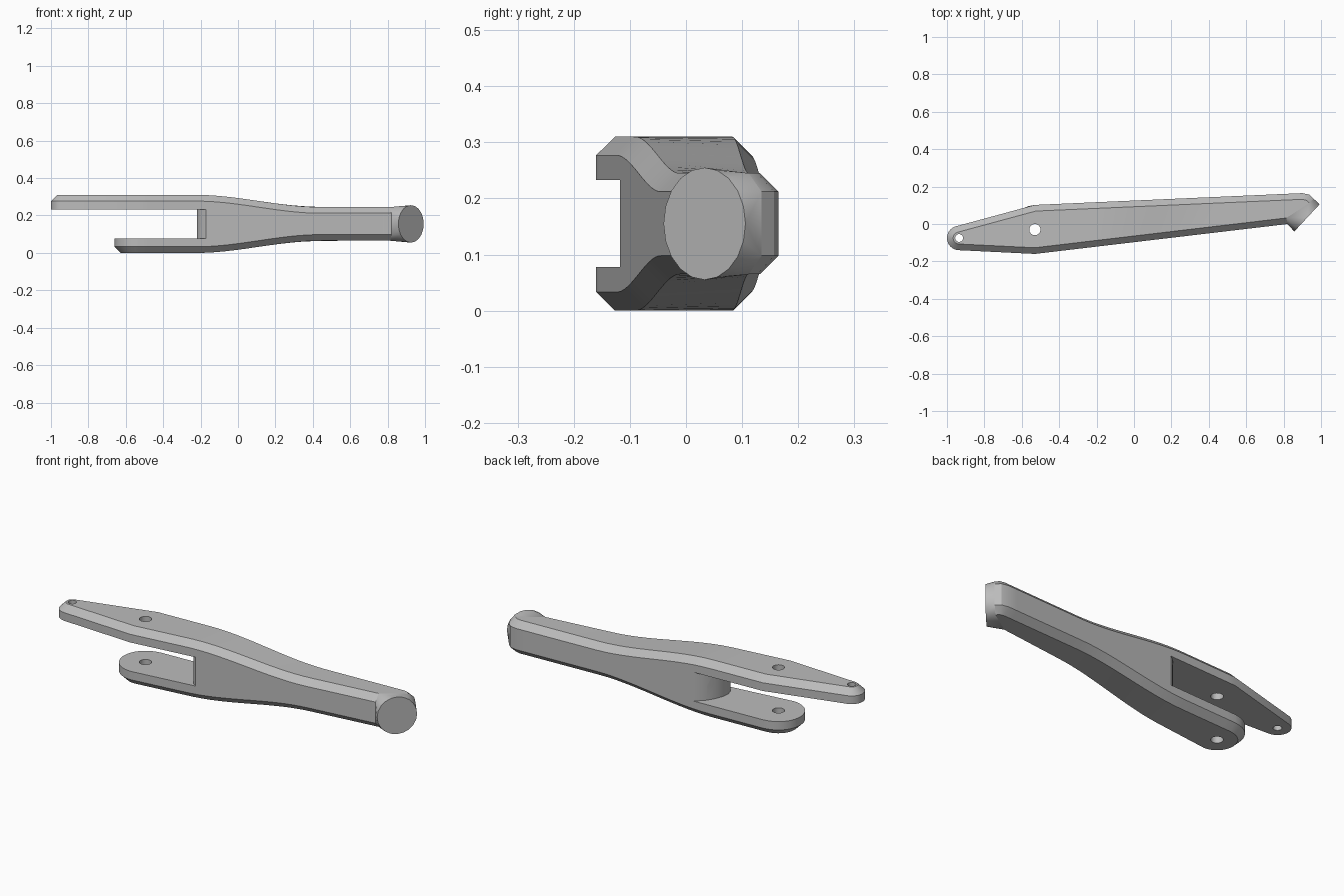
import bpy, bmesh
from math import sin, cos, radians, pi
from mathutils import Vector

cube = bpy.data.objects.get("Cube")
if cube:
    bpy.data.objects.remove(cube, do_unlink=True)

MID, BEVEL = 0.155, 0.033
PIVOT, TIP = Vector((-0.53, -0.03)), Vector((-0.935, -0.075))

grey = bpy.data.materials.new("satin_grey")
grey.use_nodes = True
grey.diffuse_color = (0.5, 0.5, 0.5, 1)
grey.node_tree.nodes["Principled BSDF"].inputs["Base Color"].default_value = (0.5, 0.5, 0.5, 1)


def add_object(name, bm):
    bmesh.ops.remove_doubles(bm, verts=bm.verts, dist=0.0001)
    bmesh.ops.recalc_face_normals(bm, faces=bm.faces)
    mesh = bpy.data.meshes.new(name)
    bm.to_mesh(mesh)
    bm.free()
    mesh.materials.append(grey)
    obj = bpy.data.objects.new(name, mesh)
    bpy.context.collection.objects.link(obj)
    return obj


def prism(name, outline, z0, z1):
    bm = bmesh.new()
    base = bm.faces.new([bm.verts.new((x, y, z0)) for x, y in outline])
    top = bmesh.ops.extrude_face_region(bm, geom=[base])["geom"]
    verts = [v for v in top if isinstance(v, bmesh.types.BMVert)]
    bmesh.ops.translate(bm, verts=verts, vec=(0, 0, z1 - z0))
    obj = add_object(name, bm)
    obj.hide_render = True
    return obj


def arc(center, radius, a0, a1, steps):
    return [center + radius * Vector((cos(a), sin(a))) for a in
            (radians(a0 + (a1 - a0) * i / steps) for i in range(steps + 1))]


def half_height(x):
    t = min(max((x + 0.22) / 0.66, 0), 1)
    return 0.155 - 0.065 * t * t * (3 - 2 * t)


def chains(long_end):
    """Front and back edges in plan, from the rounded end to the head."""
    if long_end:
        front = arc(TIP, 0.065, 187, 267, 8)
        back = arc(TIP, 0.065, 187, 108, 8)
    else:
        front = arc(PIVOT, 0.13, 180, 262, 10)
        back = arc(PIVOT, 0.13, 180, 98, 10)
    steps = 28
    for i in range(steps + 1):
        t = i / steps
        front.append(Vector((-0.53 + 1.31 * t, -0.16 + 0.155 * t)))
        back.append(Vector((-0.53 + 1.43 * t, 0.102 + 0.063 * t)))
    front += [Vector((0.80, -0.003)), Vector((0.82, 0.0))]
    back += [Vector((0.938, 0.157)), Vector((0.96, 0.135))]
    return front, back


def half_sections(long_end, side):
    """Six-point half sections: wall, chamfer, flat, chamfer, wall."""
    front, back = chains(long_end)
    n = len(front)
    loop = back[::-1] + front[1:]
    inset = []
    for i, p in enumerate(loop):
        d0 = (p - loop[max(i - 1, 0)]).normalized()
        d1 = (loop[min(i + 1, len(loop) - 1)] - p).normalized()
        tangent = (d0 + d1).normalized()
        scale = BEVEL / max(tangent.dot(d1 if d1.length else d0), 0.6)
        inset.append(p + scale * Vector((-tangent.y, tangent.x)))

    def at(p, drop):
        return Vector((p.x, p.y, MID + side * (half_height(p.x) - drop)))

    rows = []
    for i in range(n):
        f, b, fi, bi = front[i], back[i], inset[n - 1 + i], inset[n - 1 - i]
        rows.append([Vector((f.x, f.y, MID)), at(f, BEVEL), at(fi, 0),
                     at(bi, 0), at(b, BEVEL), Vector((b.x, b.y, MID))])
    return rows


def loft_half(name, rows):
    bm = bmesh.new()
    grid = [[bm.verts.new(p) for p in row] for row in rows]
    for a, b in zip(grid, grid[1:]):
        for j in range(6):
            k = (j + 1) % 6
            bm.faces.new((a[j], b[j], b[k], a[k]))
    bm.faces.new(grid[-1])
    bmesh.ops.remove_doubles(bm, verts=bm.verts, dist=0.0001)
    bmesh.ops.dissolve_degenerate(bm, edges=bm.edges, dist=0.0001)
    return add_object(name, bm)


# Cutters: fork slot with a rounded web end, and two pin holes
slot_plan = [(-0.17, -0.3), (-0.17, -0.118), (-0.195, -0.1), (-0.212, -0.075),
             (-0.22, -0.045), (-0.215, -0.005), (-0.2, 0.035), (-0.175, 0.075),
             (-0.145, 0.105), (-0.115, 0.125), (-0.115, 0.3), (-1.2, 0.3), (-1.2, -0.3)]
cutters = [prism("slot_cutter", slot_plan, 0.078, 0.233),
           prism("pivot_hole_cutter", arc(PIVOT, 0.03, 0, 345, 23), -0.1, 0.5),
           prism("tip_hole_cutter", arc(TIP, 0.021, 0, 340, 17), -0.1, 0.5)]

# Lever body: long upper fork and short lower fork, welded at mid height
body = bmesh.new()
end_points = []
for name, long_end, side in (("upper_half", True, 1), ("lower_half", False, -1)):
    rows = half_sections(long_end, side)
    end_points += rows[-1]
    half = loft_half(name, rows)
    bpy.context.view_layer.objects.active = half
    for cutter in cutters:
        mod = half.modifiers.new("cut", 'BOOLEAN')
        mod.operation, mod.solver, mod.object = 'DIFFERENCE', 'EXACT', cutter
        bpy.ops.object.modifier_apply(modifier=mod.name)
    body.from_mesh(half.data)
    bpy.data.objects.remove(half, do_unlink=True)
inner = [f for f in body.faces if all(abs(v.co.z - MID) < 0.0005 for v in f.verts)]
bmesh.ops.delete(body, geom=inner, context='FACES')
lever = add_object("lever_body", body)

# Head: flares from the end section to a round, angled face
head = bmesh.new()
for p in end_points:
    head.verts.new(p)
across = Vector((0.68, 0.73, 0))
for i in range(20):
    a = 2 * pi * i / 20
    head.verts.new(Vector((0.925, 0.033, MID)) + 0.1 * (cos(a) * across + Vector((0, 0, sin(a)))))
bmesh.ops.remove_doubles(head, verts=head.verts, dist=0.0001)
hull = bmesh.ops.convex_hull(head, input=head.verts)
loose = [v for v in head.verts if not v.link_faces]
bmesh.ops.delete(head, geom=loose, context='VERTS')
bmesh.ops.dissolve_limit(head, angle_limit=radians(1), verts=head.verts, edges=head.edges)
round_head = add_object("round_head", head)

for cutter in cutters:
    bpy.data.objects.remove(cutter, do_unlink=True)
for obj in (lever, round_head):
    bpy.ops.object.select_all(action='DESELECT')
    obj.select_set(True)
    bpy.context.view_layer.objects.active = obj
    bpy.ops.object.shade_smooth_by_angle(angle=radians(30))
